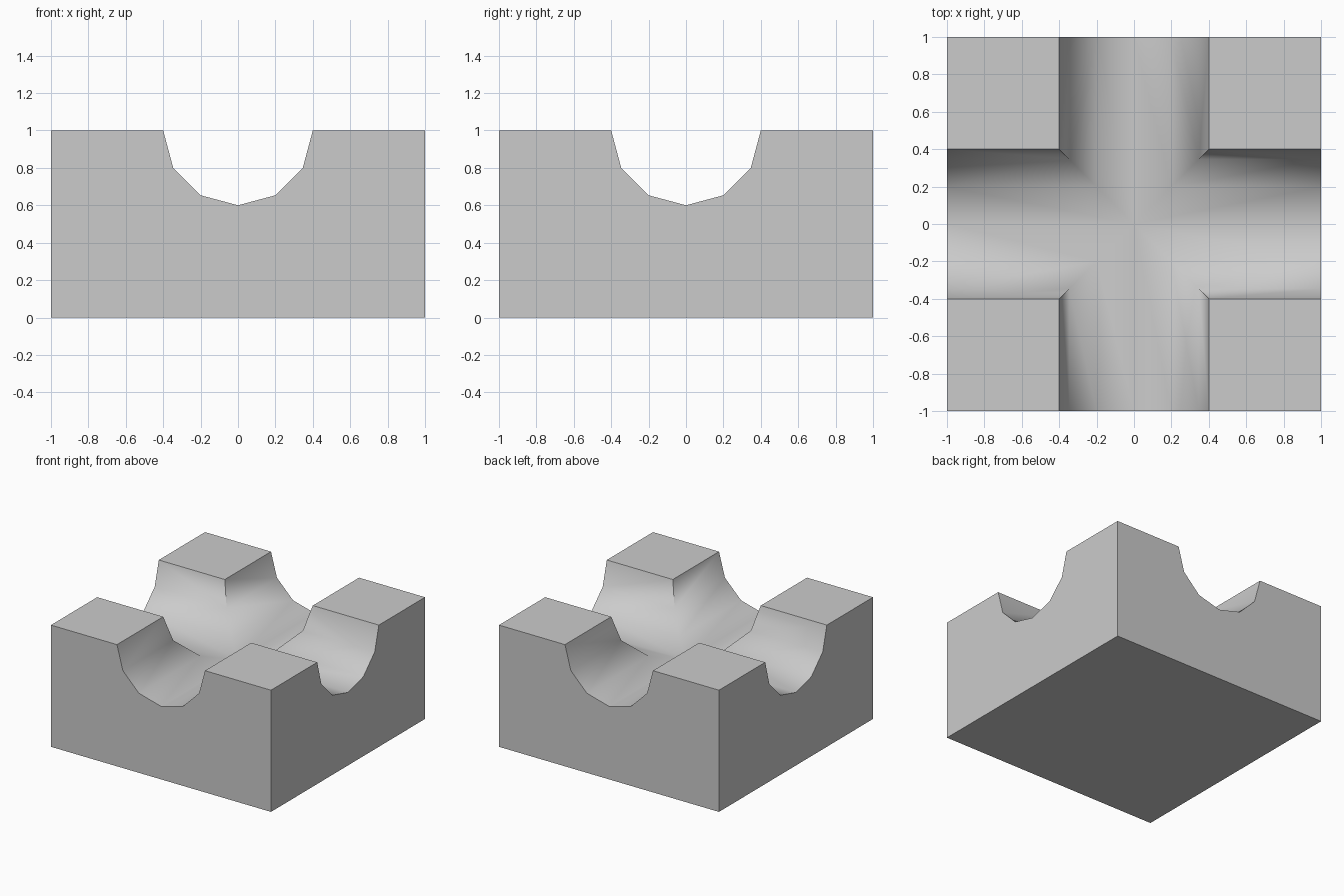
import bpy, bmesh
from math import radians, sin, cos, pi

if "Cube" in bpy.data.objects:
    bpy.data.objects.remove(bpy.data.objects["Cube"])

R = 0.4  # channel radius


def channel_cutter(name, turn):
    # Lower half of a 12-sided profile, walls continued above the block top
    prof = [(R * cos(a), 1 + R * sin(a)) for a in (pi + i * pi / 6 for i in range(7))]
    (x0, z0), (x1, z1) = prof[0], prof[1]
    over = (2 * x0 - x1, 2 * z0 - z1)
    prof = [over] + prof[1:-1] + [(-over[0], over[1])]
    bm = bmesh.new()
    face = bm.faces.new([bm.verts.new((x, -1.2, z)) for x, z in prof])
    ext = bmesh.ops.extrude_face_region(bm, geom=[face])
    verts = [v for v in ext["geom"] if isinstance(v, bmesh.types.BMVert)]
    bmesh.ops.translate(bm, verts=verts, vec=(0, 2.4, 0))
    if turn:
        for v in bm.verts:
            v.co.x, v.co.y = -v.co.y, v.co.x
    bmesh.ops.recalc_face_normals(bm, faces=bm.faces)
    mesh = bpy.data.meshes.new(name)
    bm.to_mesh(mesh)
    bm.free()
    ob = bpy.data.objects.new(name, mesh)
    bpy.context.collection.objects.link(ob)
    ob.hide_render = True
    return ob


# Solid base block
bpy.ops.mesh.primitive_cube_add(size=2, location=(0, 0, 0.5))
block = bpy.context.object
block.name = "channel_block"
block.scale.z = 0.5
bpy.ops.object.transform_apply(location=True, rotation=False, scale=True)

# Two crossing round-bottomed channels
for name, turn in (("lengthwise_cutter", False), ("crosswise_cutter", True)):
    cutter = channel_cutter(name, turn)
    mod = block.modifiers.new(name, "BOOLEAN")
    mod.operation = "DIFFERENCE"
    mod.solver = "EXACT"
    mod.object = cutter
    bpy.context.view_layer.objects.active = block
    bpy.ops.object.modifier_apply(modifier=mod.name)
    bpy.data.objects.remove(cutter)

# Smooth channels, crisp rims
bpy.ops.object.select_all(action="DESELECT")
block.select_set(True)
bpy.context.view_layer.objects.active = block
bpy.ops.object.shade_smooth_by_angle(angle=radians(65))
